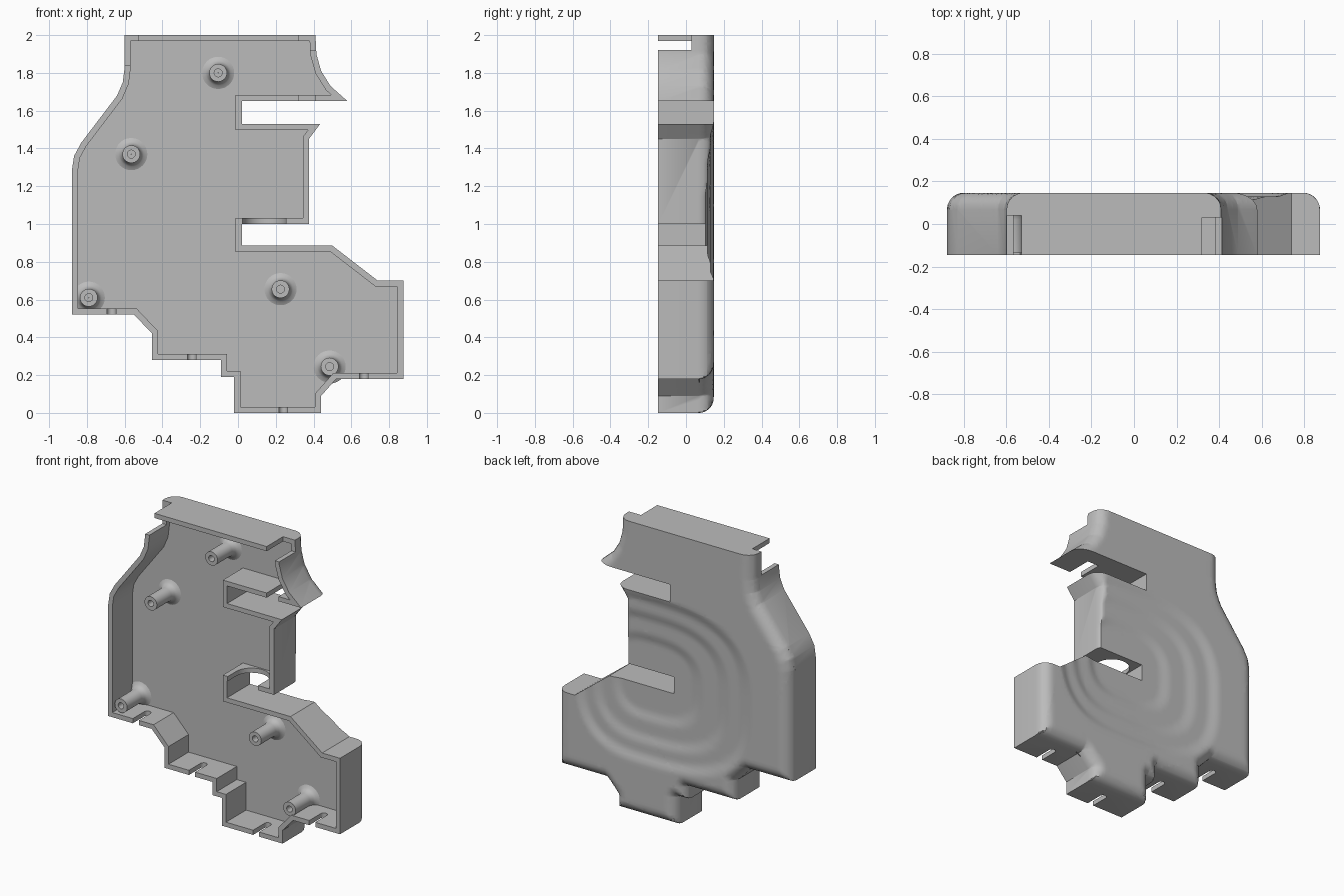
import bpy, bmesh, math
from mathutils import Vector

if "Cube" in bpy.data.objects:
    bpy.data.objects.remove(bpy.data.objects["Cube"])

FRONT, BACK, FLOOR, WALL, RADIUS = -0.147, 0.147, 0.07, 0.032, 0.08

grey = bpy.data.materials.new("plain grey")
grey.use_nodes = True
grey.diffuse_color = (0.5, 0.5, 0.5, 1)
grey.node_tree.nodes["Principled BSDF"].inputs["Base Color"].default_value = (0.5, 0.5, 0.5, 1)

# Case outline (x, z), clockwise from the top left
OUTLINE = [Vector(p) for p in (
    (-.6, 2), (.41, 2), (.415, 1.9), (.44, 1.81), (.49, 1.73), (.58, 1.65),
    (.02, 1.65), (.02, 1.53), (.435, 1.53), (.375, 1.45), (.375, 1), (.02, 1),
    (.02, .885), (.5, .885), (.74, .7), (.875, .7), (.875, .18), (.52, .18),
    (.44, .09), (.44, 0), (-.02, 0), (-.02, .19), (-.09, .19), (-.09, .28),
    (-.455, .28), (-.455, .42), (-.55, .52), (-.88, .52), (-.88, 1.28),
    (-.868, 1.36), (-.83, 1.43), (-.64, 1.68), (-.61, 1.75), (-.6, 1.83))]
SHARP = {0, 5, 6, 7, 10, 11, 12, 13, 14}
COUNT = len(OUTLINE)
ROUNDED = [(OUTLINE[i], OUTLINE[(i + 1) % COUNT]) for i in range(COUNT) if i not in SHARP]


def make_object(name, bm):
    mesh = bpy.data.meshes.new(name)
    bm.to_mesh(mesh)
    bm.free()
    mesh.materials.append(grey)
    obj = bpy.data.objects.new(name, mesh)
    bpy.context.collection.objects.link(obj)
    return obj


def prism(name, points, low, high, upright=False):
    """Extrude an outline along y, or along z when upright."""
    bm = bmesh.new()
    place = (lambda p: (p[0], p[1], low)) if upright else (lambda p: (p[0], low, p[1]))
    face = bm.faces.new([bm.verts.new(place(p)) for p in points])
    moved = bmesh.ops.extrude_face_region(bm, geom=[face])["geom"]
    step = Vector((0, 0, high - low) if upright else (0, high - low, 0))
    bmesh.ops.translate(bm, vec=step, verts=[v for v in moved if isinstance(v, bmesh.types.BMVert)])
    bmesh.ops.recalc_face_normals(bm, faces=bm.faces)
    return make_object(name, bm)


def inset(points, amount):
    """Mitred inward offset of a clockwise outline."""
    result = []
    for i, p in enumerate(points):
        a = (p - points[i - 1]).normalized()
        b = (points[(i + 1) % len(points)] - p).normalized()
        na, nb = Vector((a.y, -a.x)), Vector((b.y, -b.x))
        result.append(p + (na + nb) * amount / (1 + na.dot(nb)))
    return result


def cut(target, cutter):
    cutter.hide_render = True
    mod = target.modifiers.new("cut", "BOOLEAN")
    mod.object, mod.operation, mod.solver = cutter, "DIFFERENCE", "EXACT"
    bpy.context.view_layer.objects.active = target
    bpy.ops.object.modifier_apply(modifier=mod.name)
    bpy.data.objects.remove(cutter)


def box(x0, x1, z0, z1, depth):
    return prism("box_cutter", [(x0, z0), (x1, z0), (x1, z1), (x0, z1)], -0.3, depth)


def round_slot(x, z, half, depth):
    """Slot open at the front with a round inner end, through a level wall."""
    arc = [(x + half * math.cos(math.pi * k / 16), depth - half + half * math.sin(math.pi * k / 16))
           for k in range(17)]
    return prism("slot_cutter", [(x + half, -0.3)] + arc + [(x - half, -0.3)],
                 z - 0.025, z + 0.025, True)


# Hollow case with its notches
case = prism("case_shell", OUTLINE, FRONT, BACK)
cut(case, prism("cavity_cutter", inset(OUTLINE, WALL), -0.3, FLOOR))
cut(case, box(0.32, 0.45, 1.92, 2.1, 0.03))
cut(case, box(-0.7, -0.53, 1.84, 2.1, 0.04))
cut(case, box(0.32, 0.41, 1.62, 1.69, 0.03))
for x, z in ((-.67, .535), (-.245, .295), (.24, .016), (.665, .195)):
    cut(case, round_slot(x, z, 0.023, 0.0))
cut(case, round_slot(0.14, 1.016, 0.115, 0.06))


def edge_distance(p, a, b):
    d = b - a
    t = max(0, min(1, (p - a).dot(d) / d.length_squared))
    return (p - a - d * t).length


def smooth(t):
    t = max(0, min(1, t))
    return t * t * (3 - 2 * t)


def back_height(p):
    """Rounded rim with shallow terraces sinking to the middle."""
    near = min(RADIUS, min(edge_distance(p, a, b) for a, b in ROUNDED))
    drop = RADIUS - math.sqrt(max(0, RADIUS ** 2 - (RADIUS - near) ** 2))
    dx, dz = p.x - 0.2, p.y - 0.95
    ring = (abs(dx / (0.8 if dx < 0 else 0.55)) ** 3 + abs(dz / 0.59) ** 3) ** (1 / 3)
    sink = sum(size * smooth((start - ring) / 0.13)
               for start, size in ((1, .018), (.78, .014), (.52, .013)))
    return BACK - max(drop, sink)


# Refine the back face and shape it
bm = bmesh.new()
bm.from_mesh(case.data)


def back_faces():
    return [f for f in bm.faces if all(v.co.y > BACK - 0.001 for v in f.verts)]


def slice_faces(faces, point, normal):
    geom = set(faces)
    for f in faces:
        geom.update(f.edges)
        geom.update(f.verts)
    bmesh.ops.bisect_plane(bm, geom=list(geom), dist=1e-5, plane_co=point, plane_no=normal)


bmesh.ops.triangulate(bm, faces=back_faces())
SPACING = 0.022
for k in range(1, 91):
    slice_faces(back_faces(), (0, 0, k * SPACING + 0.003), (0, 0, 1))
for k in range(-40, 41):
    slice_faces(back_faces(), (k * SPACING + 0.003, 0, 0), (1, 0, 0))
for a, b in ROUNDED:
    d = (b - a).normalized()
    inward = Vector((d.y, 0, -d.x))
    for offset in (0.004, 0.013):
        close = [f for f in back_faces()
                 if edge_distance(f.calc_center_median().xz, a, b) < 0.03]
        slice_faces(close, Vector((a.x, 0, a.y)) + inward * offset, inward)
bmesh.ops.triangulate(bm, faces=back_faces())
for v in bm.verts:
    if v.co.y > BACK - 0.001:
        v.co.y = back_height(v.co.xz)
bm.to_mesh(case.data)
bm.free()


# Screw posts: lathed with a flared foot and a blind hole
def screw_post(name, x, z):
    profile = [(0.001, -0.04), (0.021, -0.04), (0.021, -0.137), (0.047, -0.137), (0.047, 0.02),
               (0.053, 0.045), (0.066, 0.062), (0.09, FLOOR + 0.002)]
    bm = bmesh.new()
    verts = [bm.verts.new((r, y, 0)) for r, y in profile]
    edges = [bm.edges.new(pair) for pair in zip(verts, verts[1:])]
    bmesh.ops.spin(bm, geom=verts + edges, cent=(0, 0, 0), axis=(0, 1, 0),
                   angle=math.tau, steps=32)
    bmesh.ops.remove_doubles(bm, verts=bm.verts, dist=1e-4)
    bmesh.ops.recalc_face_normals(bm, faces=bm.faces)
    # The outer wall must face away from the axis
    side = max(bm.faces, key=lambda f: f.calc_area())
    centre = side.calc_center_median()
    if side.normal.x * centre.x + side.normal.z * centre.z < 0:
        bmesh.ops.reverse_faces(bm, faces=bm.faces)
    obj = make_object(name, bm)
    obj.location = (x, 0, z)
    return obj


parts = [case]
for number, (x, z) in enumerate(((-.105, 1.8), (-.565, 1.37), (-.79, .61),
                                 (.225, .655), (.485, .245)), 1):
    parts.append(screw_post(f"screw_post_{number}", x, z))

for obj in parts:
    bpy.ops.object.select_all(action="DESELECT")
    obj.select_set(True)
    bpy.context.view_layer.objects.active = obj
    bpy.ops.object.shade_smooth_by_angle(angle=math.radians(35))
